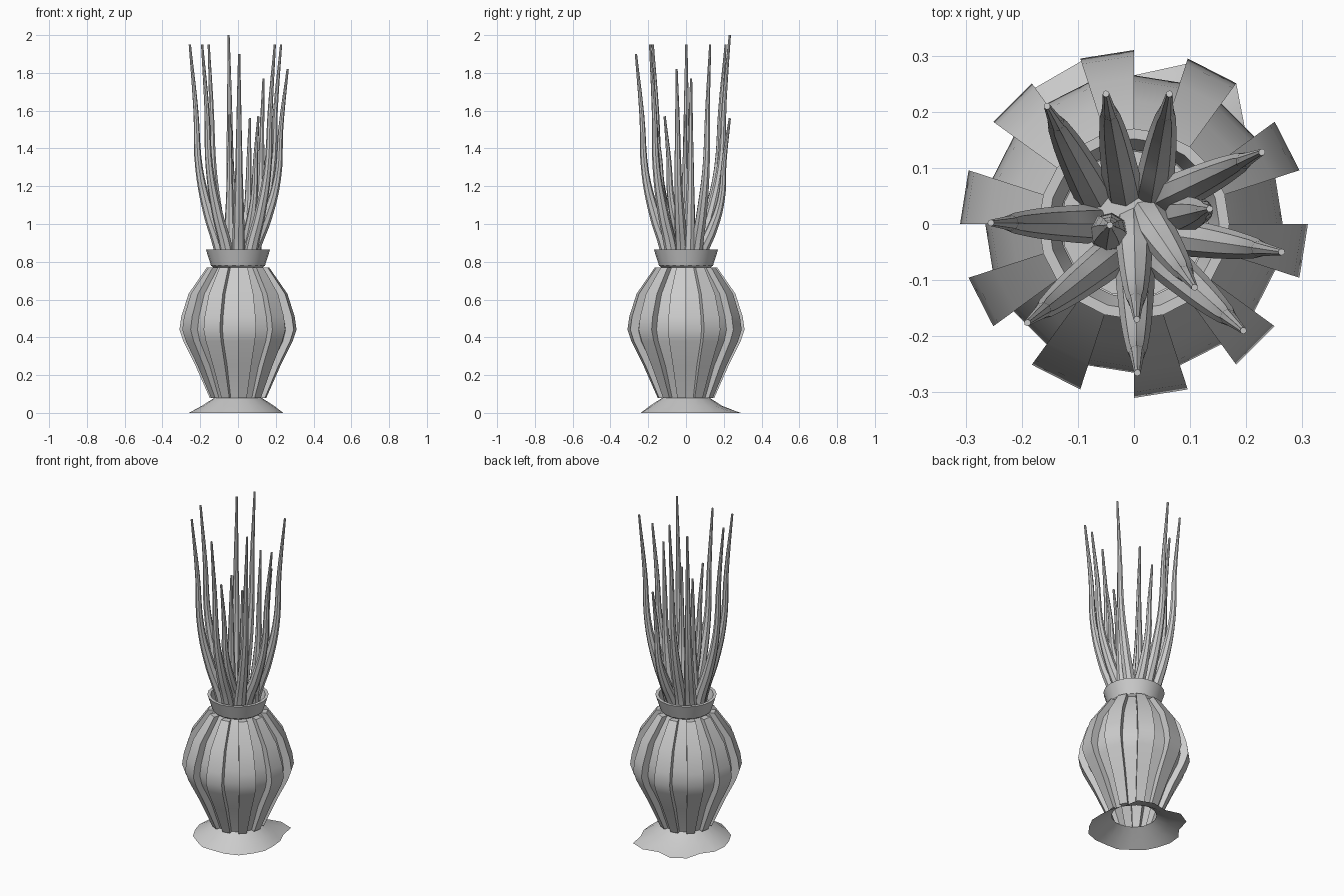
import bpy, bmesh
from math import sin, cos, pi, radians

if "Cube" in bpy.data.objects:
    bpy.data.objects.remove(bpy.data.objects["Cube"])

N = 20


def finish(bm, name, angle=30):
    bmesh.ops.recalc_face_normals(bm, faces=bm.faces)
    me = bpy.data.meshes.new(name)
    bm.to_mesh(me)
    bm.free()
    ob = bpy.data.objects.new(name, me)
    bpy.context.collection.objects.link(ob)
    smooth(ob, angle)
    return ob


def smooth(ob, angle=30):
    bpy.ops.object.select_all(action='DESELECT')
    ob.select_set(True)
    bpy.context.view_layer.objects.active = ob
    bpy.ops.object.shade_smooth_by_angle(angle=radians(angle))


def ring(bm, radii, z):
    return [bm.verts.new((r * cos(2 * pi * i / N), r * sin(2 * pi * i / N), z))
            for i, r in enumerate(radii)]


def bridge(bm, a, b):
    return [bm.faces.new((a[i], a[(i + 1) % N], b[(i + 1) % N], b[i])) for i in range(N)]


# Vase: wavy open foot, bulging wall and flared collar in one sheet
foot = [.24, .245, .25, .31, .30, .265, .305, .30, .25, .265,
        .26, .25, .25, .24, .25, .24, .25, .26, .25, .25]
wall = [(.125, .08), (.185, .25), (.25, .38), (.265, .44), (.255, .51), (.22, .63), (.13, .77)]
slat = [.15, .225, .29, .31, .30, .262, .165]
collar = [(.143, .78), (.17, .865), (.152, .865), (.132, .80)]

bm = bmesh.new()
rings = [ring(bm, foot, 0), ring(bm, [.19] * N, .038)]
rings += [ring(bm, [r] * N, z) for r, z in wall + collar]
bands = [bridge(bm, a, b) for a, b in zip(rings, rings[1:])]

# Raised slats: every second column of the wall pushed outward
scale_at = {round(z, 3): s / r for (r, z), s in zip(wall, slat)}
for col in range(1, N, 2):
    faces = [bands[k][col] for k in range(2, 2 + len(wall) - 1)]
    ext = bmesh.ops.extrude_face_region(bm, geom=faces)['geom']
    for v in (g for g in ext if isinstance(g, bmesh.types.BMVert)):
        s = scale_at[round(v.co.z, 3)]
        v.co.x *= s
        v.co.y *= s
    bmesh.ops.delete(bm, geom=[f for f in faces if f.is_valid], context='FACES_ONLY')
finish(bm, "vase")

# Soil disc inside the collar
bm = bmesh.new()
bm.faces.new(ring(bm, [.13] * N, .81))
finish(bm, "soil")

# Leaves: base x, base y, tip x, tip y, tip z
leaves = [
    (-.075, .06, -.155, .21, 1.95), (-.02, .065, -.05, .232, 2.0),
    (.035, .065, .063, .232, 1.56), (.065, .05, .228, .128, 1.95),
    (.085, .015, .135, .027, 1.77), (.065, -.02, .263, -.05, 1.82),
    (.025, .01, .108, -.113, 1.57), (.06, -.07, .195, -.19, 1.95),
    (0, -.005, .005, -.17, 1.6), (.002, -.09, .006, -.265, 1.9),
    (-.05, -.065, -.19, -.176, 1.95), (-.08, 0, -.255, .002, 1.95),
    (-.045, -.015, -.043, -.002, 1.58)]
# Along the leaf: height fraction, outward fraction, thickness
path = [(0, 0, .035), (.08, .12, .034), (.22, .42, .029), (.43, .72, .02),
        (.7, .82, .013), (1, 1, .006)]
z0 = .80
for n, (bx, by, tx, ty, tz) in enumerate(leaves):
    cu = bpy.data.curves.new("leaf", 'CURVE')
    cu.dimensions = '3D'
    cu.bevel_depth = 1
    cu.bevel_resolution = 2
    cu.resolution_u = 5
    cu.use_fill_caps = True
    sp = cu.splines.new('BEZIER')
    sp.bezier_points.add(len(path) - 1)
    for p, (t, f, r) in zip(sp.bezier_points, path):
        p.co = (bx + (tx - bx) * f, by + (ty - by) * f, z0 + (tz - z0) * t)
        p.radius = r
        p.handle_left_type = p.handle_right_type = 'AUTO'
    ob = bpy.data.objects.new(f"leaf_{n + 1}", cu)
    bpy.context.collection.objects.link(ob)
    bpy.ops.object.select_all(action='DESELECT')
    ob.select_set(True)
    bpy.context.view_layer.objects.active = ob
    bpy.ops.object.convert(target='MESH')
    smooth(bpy.context.view_layer.objects.active, 40)
